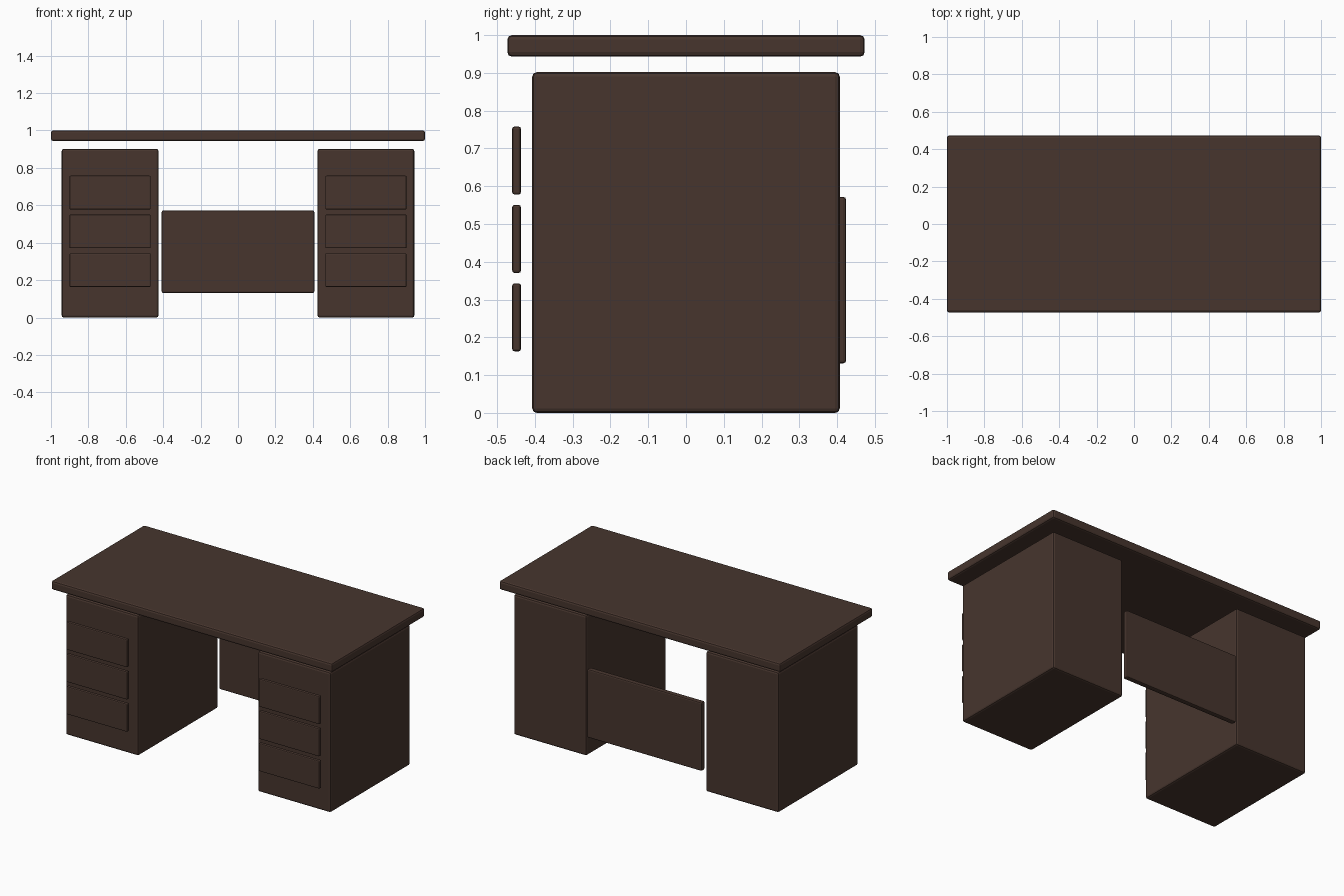
import bpy

if "Cube" in bpy.data.objects:
    bpy.data.objects.remove(bpy.data.objects["Cube"])

# Single dark wood colour
wood = bpy.data.materials.new("dark_wood")
wood.diffuse_color = (0.063, 0.036, 0.027, 1)
wood.use_nodes = True
wood.node_tree.nodes["Principled BSDF"].inputs["Base Color"].default_value = wood.diffuse_color


def box(name, x, y, z, bevel):
    """Bevelled box from (min, max) ranges on each axis."""
    ranges = (x, y, z)
    bpy.ops.mesh.primitive_cube_add(size=1, location=[(a + b) / 2 for a, b in ranges])
    ob = bpy.context.object
    ob.name = name
    ob.scale = [b - a for a, b in ranges]
    bpy.ops.object.transform_apply(location=False, rotation=False, scale=True)
    mod = ob.modifiers.new("edge_bevel", "BEVEL")
    mod.width = bevel
    mod.segments = 2
    ob.data.materials.append(wood)
    return ob


# Desk top, floating slightly above the pedestals
box("desk_top", (-1, 1), (-0.473, 0.473), (0.943, 1.0), 0.012)

# Pedestals with three drawer fronts each
for side, s in (("left", -1), ("right", 1)):
    box(f"{side}_pedestal", sorted((s * 0.425, s * 0.943)), (-0.407, 0.407), (0, 0.902), 0.012)
    for i in range(3):
        z = 0.163 + i * 0.2075
        box(f"{side}_drawer_front_{i + 1}", sorted((s * 0.467, s * 0.901)),
            (-0.46, -0.437), (z, z + 0.18), 0.006)

# Modesty panel between the pedestals at the back
box("modesty_panel", (-0.408, 0.408), (0.39, 0.424), (0.131, 0.572), 0.008)
